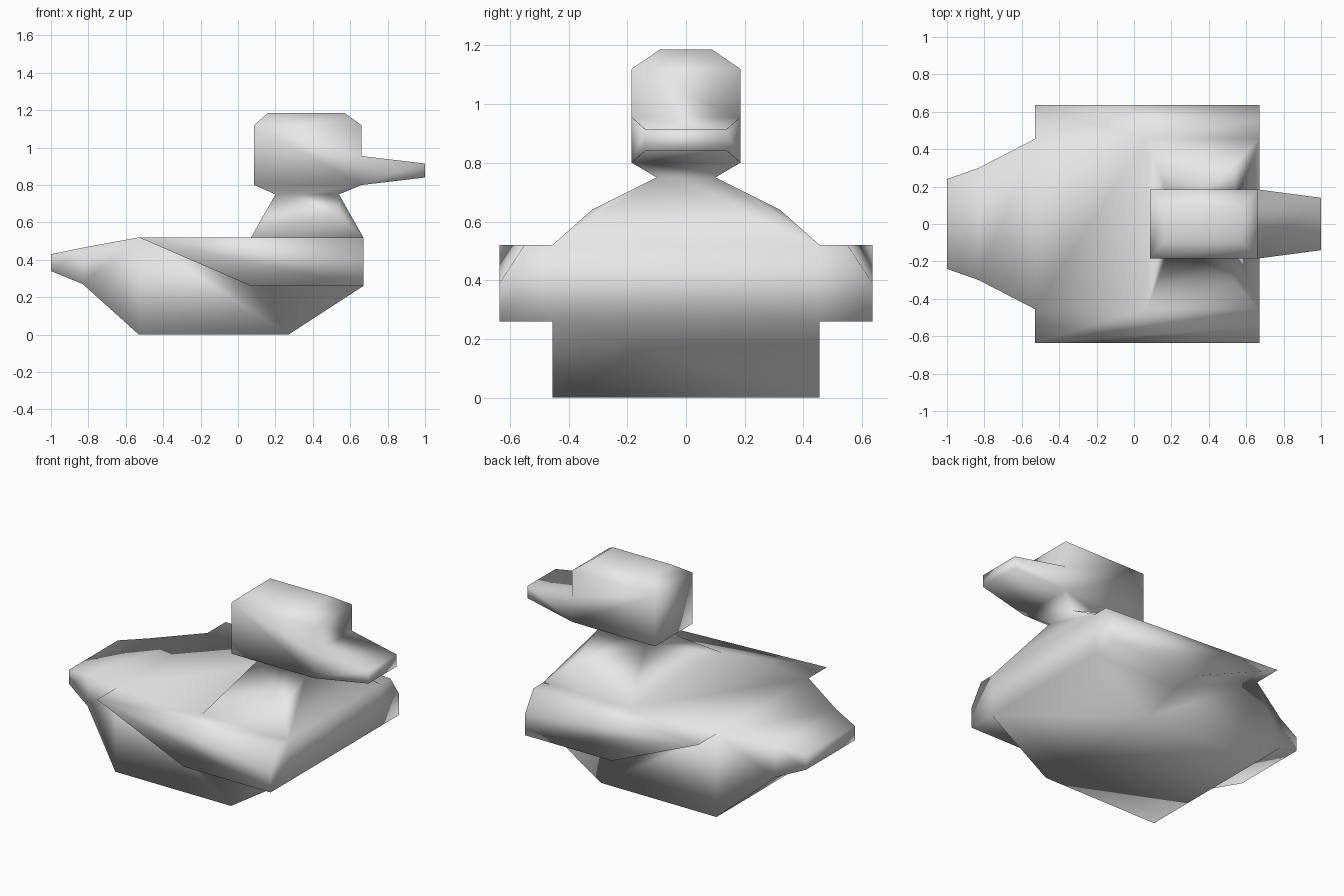
import bpy
import bmesh

if "Cube" in bpy.data.objects:
    bpy.data.objects.remove(bpy.data.objects["Cube"])

# Landmarks of the left half; the right half mirrors them in y
POINTS = {
    "keel_rear": (-.53, .455, 0), "keel_front": (.27, .455, 0),
    "chest_low": (.67, .455, .26), "wing_pit": (.07, .455, .26),
    "rump": (-.53, .455, .52),
    "tail_mid_top": (-.83, .3, .465), "tail_mid_low": (-.83, .3, .27),
    "tail_end_top": (-1, .24, .43), "tail_end_low": (-1, .24, .34),
    "wing_tip": (-.53, .635, .52), "wing_low": (.07, .635, .26),
    "wing_front_low": (.67, .635, .26), "wing_front_high": (.67, .635, .39),
    "shoulder": (.67, .55, .52),
    "neck_front": (.67, .455, .52), "neck_rear": (.07, .455, .52),
    "crop": (.54, .32, .64), "throat": (.54, .1, .75), "nape": (.2, .1, .75),
    "jaw_rear": (.085, .185, .8), "jaw_front": (.66, .185, .8),
    "beak_root": (.66, .185, .955),
    "beak_top": (1, .14, .915), "beak_low": (1, .14, .84),
    "crown_rear": (.085, .185, 1.12), "crown_front": (.66, .185, 1.12),
    "cap_rear": (.16, .09, 1.185), "cap_front": (.57, .09, 1.185),
}

# Closed strip across the middle: belly, chest, head, back, tail
MIDDLE = """keel_rear keel_front chest_low neck_front throat jaw_front beak_low
beak_top beak_root crown_front cap_front cap_rear crown_rear jaw_rear nape
neck_rear rump tail_mid_top tail_end_top tail_end_low tail_mid_low""".split()

# Faces that appear once on each side
SIDES = {
    "flank": ["keel_rear keel_front chest_low wing_pit rump"],
    "tail": ["rump keel_rear tail_mid_low tail_mid_top",
             "tail_mid_top tail_mid_low tail_end_low tail_end_top"],
    "wing": ["rump wing_tip wing_low wing_pit",
             "wing_pit wing_low wing_front_low chest_low",
             "wing_tip wing_low wing_front_low wing_front_high",
             "wing_tip wing_front_high shoulder",
             "chest_low wing_front_low wing_front_high shoulder neck_front",
             "rump wing_tip shoulder neck_front neck_rear"],
    "neck": ["neck_front crop throat",
             "neck_rear neck_front crop nape",
             "crop throat nape"],
    "head": ["nape throat jaw_front jaw_rear",
             "jaw_rear jaw_front beak_root crown_front crown_rear",
             "crown_rear crown_front cap_front cap_rear"],
    "beak": ["jaw_front beak_low beak_top beak_root"],
}

bm = bmesh.new()
left = {n: bm.verts.new(p) for n, p in POINTS.items()}
right = {n: bm.verts.new((x, -y, z)) for n, (x, y, z) in POINTS.items()}

for a, b in zip(MIDDLE, MIDDLE[1:] + MIDDLE[:1]):
    bm.faces.new((left[a], left[b], right[b], right[a]))
for faces in SIDES.values():
    for names in faces:
        for half in (left, right):
            bm.faces.new([half[n] for n in names.split()])

bmesh.ops.recalc_face_normals(bm, faces=bm.faces)
for f in bm.faces:
    f.smooth = True

mesh = bpy.data.meshes.new("duck")
bm.to_mesh(mesh)
bm.free()
duck = bpy.data.objects.new("duck", mesh)
bpy.context.collection.objects.link(duck)

# Plain grey over the whole bird
grey = bpy.data.materials.new("light_grey")
grey.use_nodes = True
colour = (.8, .8, .8, 1)
grey.diffuse_color = colour
grey.node_tree.nodes["Principled BSDF"].inputs["Base Color"].default_value = colour
mesh.materials.append(grey)
